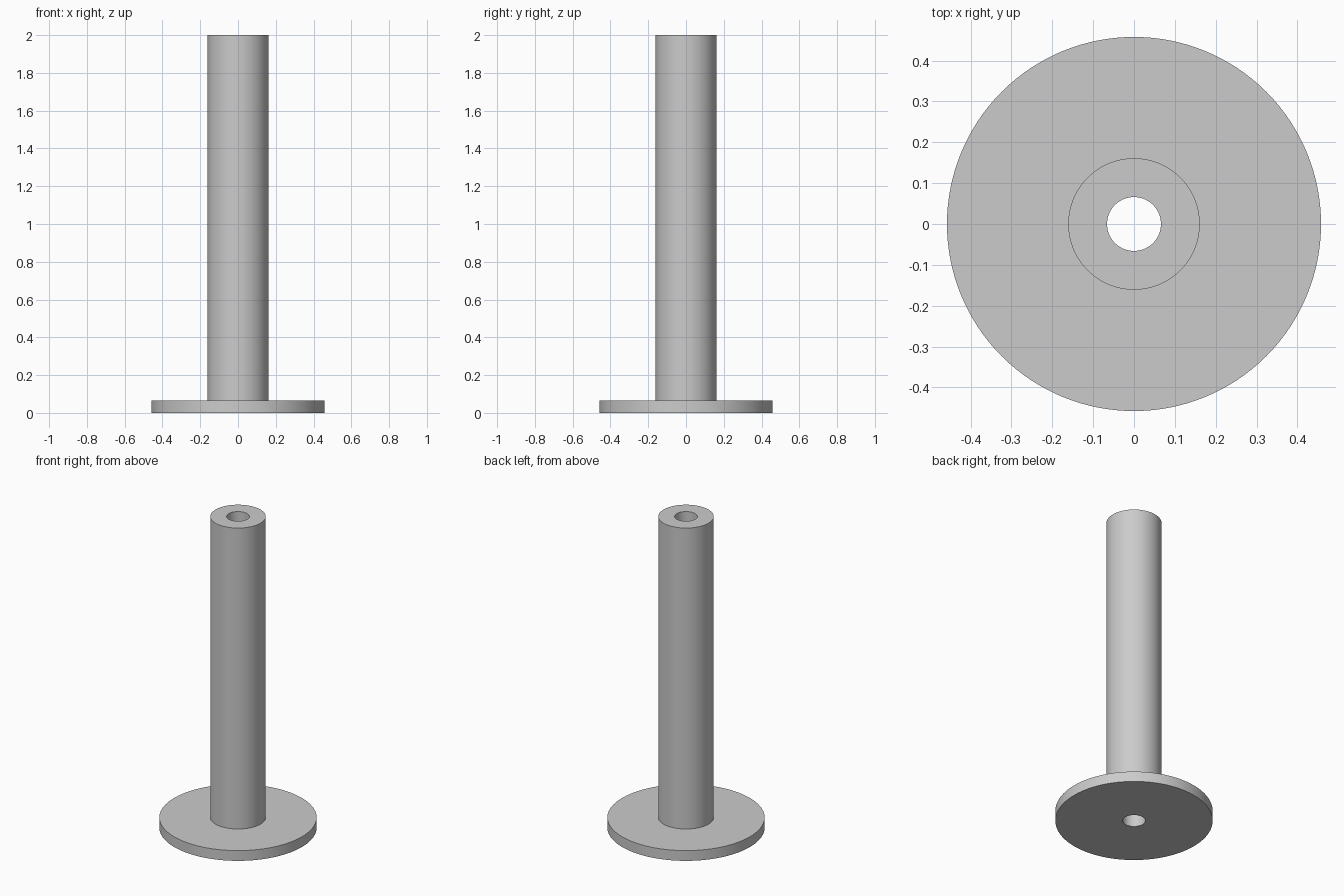
import bpy, bmesh, math

cube = bpy.data.objects.get("Cube")
if cube:
    bpy.data.objects.remove(cube, do_unlink=True)

SEGMENTS = 128
HOLE_R, TUBE_R, FLANGE_R = 0.066, 0.161, 0.458
FLANGE_H, HEIGHT = 0.066, 2.0

# Plain grey material
grey = bpy.data.materials.new("light_grey")
grey.use_nodes = True
colour = (0.6, 0.6, 0.6, 1)
grey.diffuse_color = colour
grey.node_tree.nodes["Principled BSDF"].inputs["Base Color"].default_value = colour

# Flanged tube: closed half-section, revolved around z with an open bore
profile = [(HOLE_R, 0), (FLANGE_R, 0), (FLANGE_R, FLANGE_H),
           (TUBE_R, FLANGE_H), (TUBE_R, HEIGHT), (HOLE_R, HEIGHT)]
bm = bmesh.new()
rings = []
for i in range(SEGMENTS):
    a = 2 * math.pi * i / SEGMENTS
    rings.append([bm.verts.new((r * math.cos(a), r * math.sin(a), z)) for r, z in profile])
for i, ring in enumerate(rings):
    following = rings[(i + 1) % SEGMENTS]
    for j in range(len(profile)):
        k = (j + 1) % len(profile)
        bm.faces.new((ring[j], following[j], following[k], ring[k]))
bmesh.ops.recalc_face_normals(bm, faces=bm.faces)

mesh = bpy.data.meshes.new("flanged_tube")
bm.to_mesh(mesh)
bm.free()
mesh.materials.append(grey)
tube = bpy.data.objects.new("flanged_tube", mesh)
bpy.context.collection.objects.link(tube)

# Smooth round walls, crisp rims
bpy.context.view_layer.objects.active = tube
tube.select_set(True)
bpy.ops.object.shade_smooth_by_angle(angle=math.radians(30))
